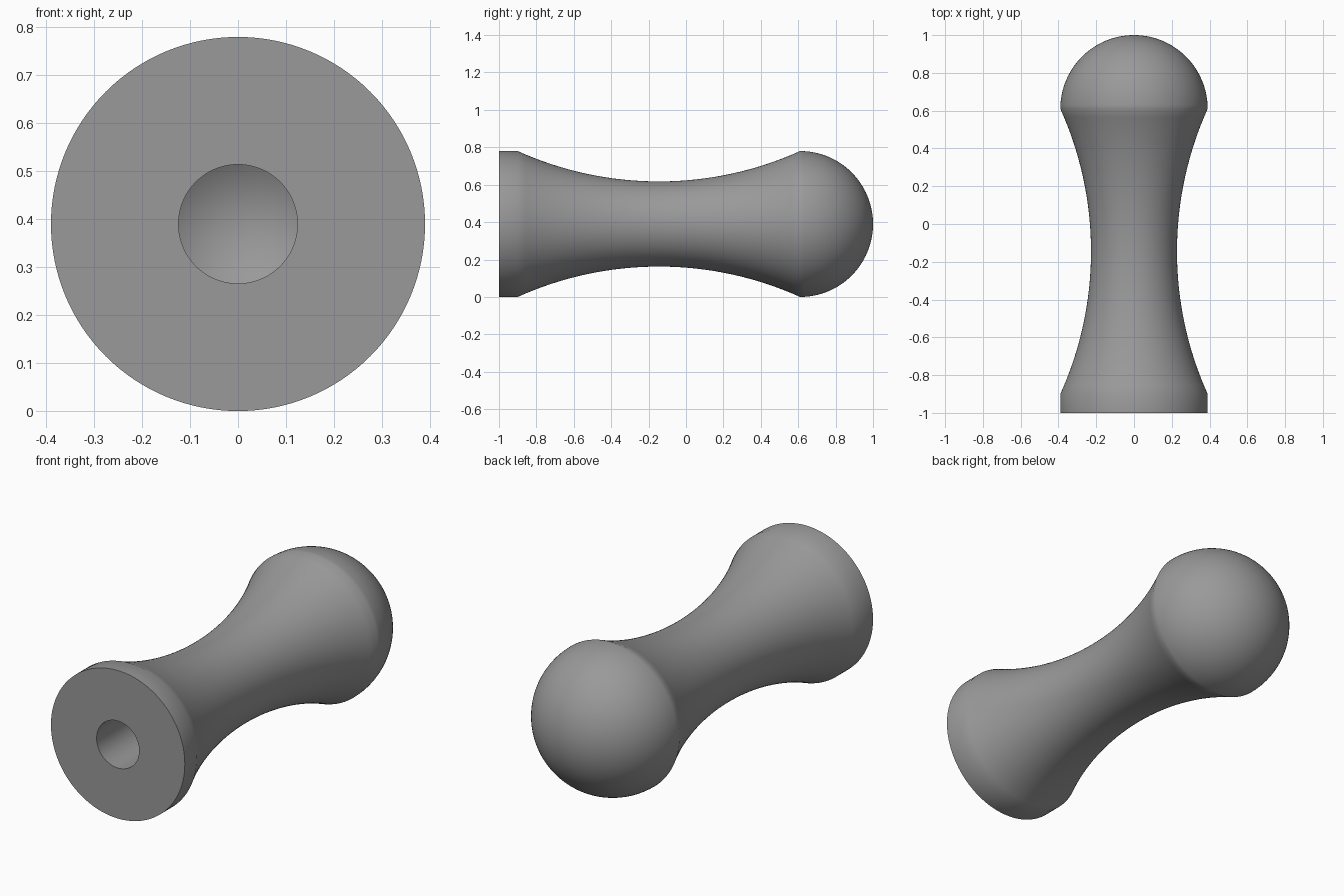
import bpy, bmesh, math

if "Cube" in bpy.data.objects:
    bpy.data.objects.remove(bpy.data.objects["Cube"])

R, WAIST, HOLE = 0.39, 0.2275, 0.124   # rim, waist and bore radii
FRONT, RIM, DOME = -1.0, -0.9, 0.61    # y of end face, rim end, dome start
BORE_END = -0.35                       # where the bore's conical tip begins
SEGMENTS = 128

# Profile as (radius, y), from the bore tip round to the dome pole
profile = [(0, BORE_END + HOLE * math.tan(math.radians(31))), (HOLE, BORE_END),
           (HOLE, FRONT), (R, FRONT), (R, RIM)]

# Concave grip: circular arc between rim and dome
half, mid, sag = (DOME - RIM) / 2, (DOME + RIM) / 2, R - WAIST
arc_r = (half ** 2 + sag ** 2) / (2 * sag)
spread = math.asin(half / arc_r)
for i in range(1, 33):
    a = spread * (i / 16 - 1)
    profile.append((WAIST + arc_r * (1 - math.cos(a)), mid + arc_r * math.sin(a)))

# Hemispherical dome
for i in range(1, 33):
    a = math.pi / 2 * i / 32
    profile.append((R * math.cos(a) if i < 32 else 0, DOME + R * math.sin(a)))

# Lathe the profile round the y axis
bm = bmesh.new()
verts = [bm.verts.new((r, y, R)) for r, y in profile]
edges = [bm.edges.new(pair) for pair in zip(verts, verts[1:])]
bmesh.ops.spin(bm, geom=verts + edges, cent=(0, 0, R), axis=(0, 1, 0),
               angle=2 * math.pi, steps=SEGMENTS, use_merge=True)
bmesh.ops.remove_doubles(bm, verts=bm.verts, dist=1e-5)
bmesh.ops.recalc_face_normals(bm, faces=bm.faces)
mesh = bpy.data.meshes.new("waisted_knob")
bm.to_mesh(mesh)
bm.free()

knob = bpy.data.objects.new("waisted_knob", mesh)
bpy.context.collection.objects.link(knob)
grey = bpy.data.materials.new("grey")
grey.diffuse_color = (0.32, 0.32, 0.32, 1)
grey.use_nodes = True
grey.node_tree.nodes["Principled BSDF"].inputs["Base Color"].default_value = grey.diffuse_color
mesh.materials.append(grey)

# Smooth shading with crisp end-face and bore edges
bpy.context.view_layer.objects.active = knob
knob.select_set(True)
bpy.ops.object.shade_smooth_by_angle(angle=math.radians(30))
